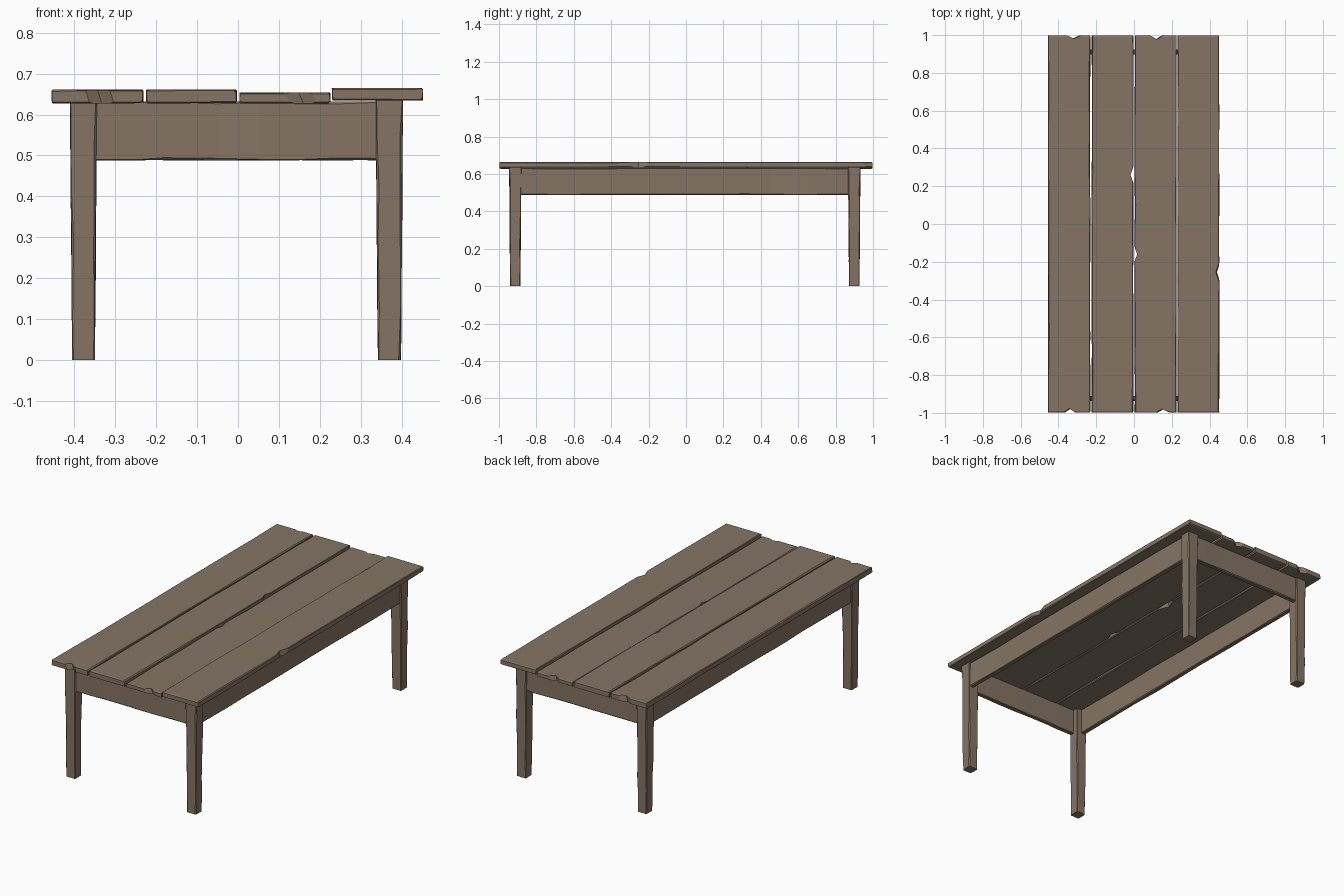
import bpy, bmesh, random
from mathutils import Vector, Matrix

if "Cube" in bpy.data.objects:
    bpy.data.objects.remove(bpy.data.objects["Cube"])

random.seed(7)
wood = bpy.data.materials.new("weathered brown wood")
wood.diffuse_color = (0.235, 0.178, 0.13, 1)
wood.use_nodes = True
wood.node_tree.nodes["Principled BSDF"].inputs["Base Color"].default_value = wood.diffuse_color


def finish(name, bm):
    bmesh.ops.recalc_face_normals(bm, faces=bm.faces)
    mesh = bpy.data.meshes.new(name)
    bm.to_mesh(mesh)
    bm.free()
    mesh.materials.append(wood)
    ob = bpy.data.objects.new(name, mesh)
    bpy.context.collection.objects.link(ob)
    return ob


def beam(name, lo, hi, axis, steps, chamfer, wear, taper=0.0, ends=0.0):
    """Roughly hewn bar: chamfered, uneven cross-sections joined along one axis."""
    u, v = [i for i in range(3) if i != axis]
    mid = (Vector(lo) + Vector(hi)) / 2
    half = (Vector(hi) - Vector(lo)) / 2
    length = hi[axis] - lo[axis]
    stops = [i / steps for i in range(steps + 1)]
    stops = [t if t in (0, 1) else t + random.uniform(-.3, .3) / steps for t in stops]
    if ends:
        stops = [0, ends / length] + stops[1:-1] + [1 - ends / length, 1]
    bm = bmesh.new()
    rings = []
    for k, t in enumerate(stops):
        inset = ends * 0.5 if ends and k in (0, len(stops) - 1) else 0
        a = half[u] - taper * (1 - t) - inset * 0.3
        b = half[v] - taper * (1 - t) - inset
        ring = []
        for su, sv in ((1, 1), (-1, 1), (-1, -1), (1, -1)):
            c = chamfer * random.uniform(0.3, 1.5)
            du, dv = random.uniform(0, wear), random.uniform(0, wear * 0.5)
            pts = [(su * (a - du), sv * (b - dv - c)), (su * (a - du - c), sv * (b - dv))]
            for p, q in (pts if su * sv > 0 else pts[::-1]):
                co = mid.copy()
                co[axis] = lo[axis] + t * length
                co[u] += p
                co[v] += q
                ring.append(bm.verts.new(co))
        rings.append(ring)
    for r, s in zip(rings, rings[1:]):
        for i in range(8):
            j = (i + 1) % 8
            bm.faces.new((r[i], r[j], s[j], s[i]))
    bm.faces.new(rings[0])
    bm.faces.new(rings[-1])
    return finish(name, bm)


def chip(ob, spots):
    """Cut diamond shaped chips (centre, half sizes, tilt) out of a board."""
    bm = bmesh.new()
    for centre, size, tilt in spots:
        m = (Matrix.Translation(centre) @ Matrix.Rotation(tilt, 4, 'Y')
             @ Matrix.Diagonal((*size, 1)))
        bmesh.ops.create_cone(bm, cap_ends=True, segments=4, radius1=1, radius2=1,
                              depth=2, matrix=m)
    cutter = finish(ob.name + "_chip_cutter", bm)
    cutter.hide_render = True
    cutter.hide_viewport = True
    mod = ob.modifiers.new("chips", 'BOOLEAN')
    mod.operation = 'DIFFERENCE'
    mod.solver = 'EXACT'
    mod.object = cutter


# Four worn planks of the top: x range, z range
planks = [(-0.456, -0.231, 0.627, 0.661), (-0.225, -0.002, 0.627, 0.662),
          (0.003, 0.226, 0.627, 0.654), (0.229, 0.453, 0.634, 0.665)]
tops = [beam(f"top_plank_{i + 1}", (x0, -0.997, z0), (x1, 0.997, z1), 1, 9,
             0.004, 0.003, ends=0.006) for i, (x0, x1, z0, z1) in enumerate(planks)]

# Chips in plank ends and edges
chip(tops[0], [((-0.32, 1.003, 0.65), (0.045, 0.022, 0.05), 0.3),
               ((-0.34, -1.002, 0.65), (0.035, 0.026, 0.05), -0.3),
               ((-0.462, -0.2, 0.66), (0.012, 0.05, 0.05), 0.3)])
chip(tops[1], [((0.002, 0.26, 0.65), (0.022, 0.06, 0.05), 0.2)])
chip(tops[2], [((0.12, 1.003, 0.65), (0.04, 0.026, 0.05), 0.3),
               ((0.15, -1.003, 0.65), (0.04, 0.024, 0.05), -0.4),
               ((0.0, -0.16, 0.65), (0.017, 0.05, 0.05), -0.2)])
chip(tops[3], [((0.456, -0.255, 0.65), (0.02, 0.06, 0.05), -0.2)])

# Tapered legs
for xn, x0, x1 in (("left", -0.411, -0.344), ("right", 0.336, 0.404)):
    for yn, y0, y1 in (("front", -0.946, -0.88), ("back", 0.866, 0.933)):
        beam(f"{yn}_{xn}_leg", (x0, y0, 0), (x1, y1, 0.634), 2, 6, 0.004, 0.002, taper=0.005)

# Aprons joining the legs under the top
for n, y in (("front", -0.924), ("back", 0.911)):
    beam(f"{n}_apron", (-0.365, y - 0.014, 0.488), (0.356, y + 0.014, 0.632), 0, 7, 0.004, 0.002)
for n, x in (("left", -0.389), ("right", 0.382)):
    beam(f"{n}_apron", (x - 0.014, -0.9, 0.488), (x + 0.014, 0.885, 0.632), 1, 9, 0.004, 0.002)
